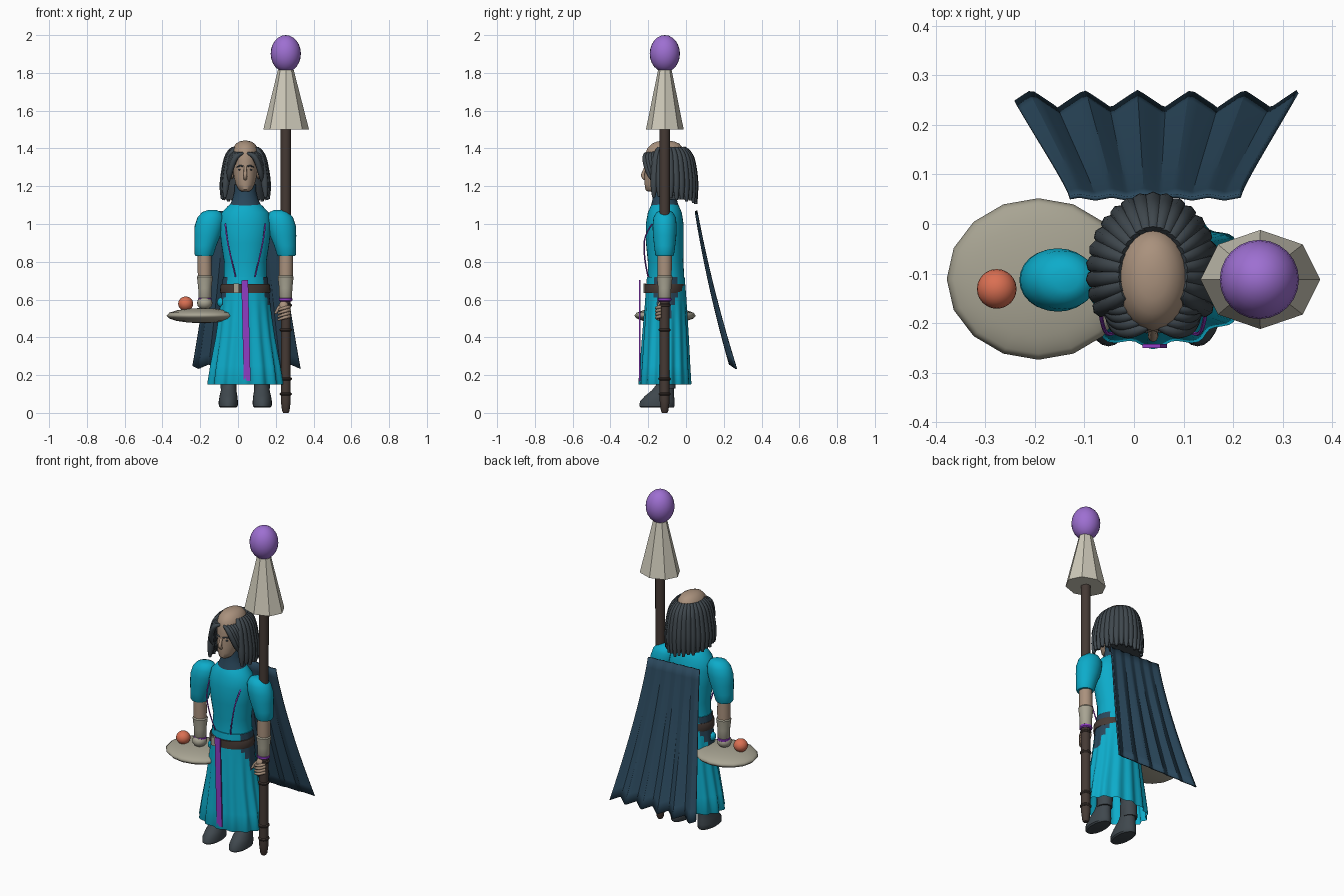
import bpy, bmesh, math
from math import sin, cos, pi
from mathutils import Vector

cube = bpy.data.objects.get("Cube")
if cube:
    bpy.data.objects.remove(cube)

CX = 0.0385   # mirror plane of the figure


def material(name, rgb):
    m = bpy.data.materials.new(name)
    m.use_nodes = True
    m.diffuse_color = (*rgb, 1)
    m.node_tree.nodes["Principled BSDF"].inputs["Base Color"].default_value = (*rgb, 1)
    return m


CYAN = material("cyan cloth", (0.004, 0.41, 0.59))
SLATE = material("slate blue cloth", (0.023, 0.063, 0.105))
GREY = material("charcoal", (0.05, 0.064, 0.075))
SKIN = material("skin", (0.40, 0.285, 0.205))
BONE = material("pale bone", (0.62, 0.59, 0.49))
STONE = material("stone beige", (0.39, 0.37, 0.29))
PURPLE = material("purple orb", (0.34, 0.16, 0.64))
VIOLET = material("violet ribbon", (0.28, 0.045, 0.55))
BROWN = material("dark wood", (0.06, 0.042, 0.035))
ORANGE = material("orange", (0.70, 0.16, 0.085))


def finish(ob, mat, angle=40):
    ob.data.materials.append(mat)
    bpy.ops.object.select_all(action='DESELECT')
    ob.select_set(True)
    bpy.context.view_layer.objects.active = ob
    if angle:
        bpy.ops.object.shade_smooth_by_angle(angle=math.radians(angle))
    return ob


def from_bmesh(name, bm, mat, angle=40):
    bmesh.ops.recalc_face_normals(bm, faces=bm.faces)
    me = bpy.data.meshes.new(name)
    bm.to_mesh(me)
    bm.free()
    ob = bpy.data.objects.new(name, me)
    bpy.context.collection.objects.link(ob)
    return finish(ob, mat, angle)


def loft(name, rings, mat, n=32, folds=0, caps=(True, True), angle=40):
    """Skin horizontal ellipses given as (z, cx, cy, rx, ry, fold depth)."""
    bm = bmesh.new()
    loops = []
    for z, cx, cy, rx, ry, *depth in rings:
        loop = []
        for i in range(n):
            a = 2 * pi * i / n
            k = 1 + (depth[0] if depth else 0) * cos(folds * (a + pi / 2))
            loop.append(bm.verts.new((cx + rx * k * cos(a), cy + ry * k * sin(a), z)))
        loops.append(loop)
    for a, b in zip(loops, loops[1:]):
        for i in range(n):
            j = (i + 1) % n
            bm.faces.new((a[i], a[j], b[j], b[i]))
    for wanted, loop in zip(caps, (loops[0], loops[-1])):
        if wanted:
            bm.faces.new(loop)
    return from_bmesh(name, bm, mat, angle)


def ball(name, loc, scale, mat, seg=24, rot=(0, 0, 0)):
    bpy.ops.mesh.primitive_uv_sphere_add(segments=seg, ring_count=seg // 2, location=loc, rotation=rot)
    ob = bpy.context.object
    ob.name, ob.scale = name, scale
    return finish(ob, mat)


def box(name, loc, size, mat, rot=(0, 0, 0)):
    bpy.ops.mesh.primitive_cube_add(size=1, location=loc, rotation=rot)
    ob = bpy.context.object
    ob.name, ob.scale = name, size
    return finish(ob, mat, 0)


def tube(name, pts, radii, mat, res=2):
    """Tapered strand along a smooth path."""
    cu = bpy.data.curves.new(name, 'CURVE')
    cu.dimensions, cu.bevel_depth, cu.bevel_resolution = '3D', 1, res
    cu.use_fill_caps, cu.resolution_u = True, 4
    sp = cu.splines.new('NURBS')
    sp.points.add(len(pts) - 1)
    for p, co, r in zip(sp.points, pts, radii):
        p.co, p.radius = (*co, 1), r
    sp.order_u, sp.use_endpoint_u = 3, True
    ob = bpy.data.objects.new(name, cu)
    bpy.context.collection.objects.link(ob)
    bpy.ops.object.select_all(action='DESELECT')
    ob.select_set(True)
    bpy.context.view_layer.objects.active = ob
    bpy.ops.object.convert(target='MESH')
    return finish(bpy.context.object, mat, 60)


# Robe: bodice, pleated skirt with slate side gores
loft("bodice", [(z, CX, y, rx, ry) for z, y, rx, ry in (
    (.66, -.107, .122, .1), (.73, -.106, .113, .096), (.8, -.108, .112, .094),
    (.9, -.112, .128, .1), (1, -.113, .138, .1), (1.06, -.112, .125, .09),
    (1.095, -.112, .092, .075), (1.12, -.112, .06, .058))], CYAN)
skirt = loft("skirt", [(z, CX, y, rx, ry, d) for z, y, rx, ry, d in (
    (.15, -.112, .193, .132, .05), (.155, -.112, .196, .134, .05), (.25, -.111, .182, .128, .045),
    (.4, -.109, .155, .12, .035), (.5, -.108, .142, .114, .025),
    (.57, -.107, .134, .11, .012), (.61, -.107, .13, .108, .005), (.72, -.107, .118, .1, 0))],
    CYAN, n=96, folds=14, caps=(False, True))
skirt.data.materials.append(SLATE)
for f in skirt.data.polygons:
    c = f.center
    side = abs(math.atan2(c.y + .107, abs(c.x - CX)))
    if .5 < c.z < .67 and side < (c.z - .47) * 3:
        f.material_index = 1
loft("collar", [(1.09, CX, -.112, .088, .075), (1.13, CX, -.113, .068, .064),
                (1.17, CX, -.115, .058, .056), (1.21, CX, -.115, .058, .056)], SLATE)

# Belt, buckle, hanging ribbon
loft("belt", [(z, CX, -.112, rx, .108) for z, rx in ((.635, .131), (.642, .134), (.675, .131), (.682, .127))], BROWN)
box("buckle", (-.01, -.219, .66), (.03, .012, .05), STONE)
box("ribbon", (.042, -.246, .435), (.036, .008, .535), VIOLET, (0, -.025, 0))

# Staff with cone and orb
SX, SY = .253, -.113
loft("staff", [(z, SX, SY, r, r) for z, r in (
    (0, .014), (.012, .02), (.06, .026), (.1, .026), (.6, .026), (1.52, .028))], BROWN, n=12)
for z in (.1, .18, .44, .57):
    loft("staff_ring", [(z + dz, SX, SY, r, r) for dz, r in
                        ((-.008, .027), (-.003, .032), (.003, .032), (.008, .027))], BROWN, n=12)
loft("staff_cone", [(1.5, SX + .002, -.112, .121, .1), (1.815, SX, -.112, .042, .036)], BONE, n=8, angle=0)
ball("staff_orb", (SX, -.112, 1.902), (.08, .08, .098), PURPLE)

# Arms, legs and boots
for s, side in ((-1, "right"), (1, "left")):
    def at(d):
        return CX + s * d
    loft(side + "_sleeve", [(z, at(d), -.113, rx, ry) for z, d, rx, ry in (
        (1.073, .175, .025, .022), (1.063, .178, .05, .043), (1.035, .183, .07, .059),
        (.99, .192, .076, .064), (.94, .2, .07, .062), (.885, .211, .058, .056),
        (.84, .218, .051, .05), (.83, .218, .045, .045))], CYAN, n=24)
    loft(side + "_forearm", [(.7, at(.215), -.113, .036, .036), (.77, at(.215), -.113, .037, .038),
                             (.85, at(.216), -.113, .036, .038)], SKIN, n=20)
    loft(side + "_bracer", [(z, at(.214), -.113, r, r) for z, r in (
        (.605, .031), (.61, .034), (.66, .035), (.72, .042), (.727, .037))], STONE, n=20)
    loft(side + "_cuff", [(z, at(.214), -.113, r, r) for z, r in (
        (.59, .03), (.595, .036), (.606, .036), (.61, .03))], VIOLET, n=20)
    loft(side + "_leg", [(.13, at(.09), -.1, .042, .045), (.55, at(.07), -.107, .052, .06)], GREY, n=16)
    loft(side + "_boot", [(z, at(d), y, rx, ry) for z, d, y, rx, ry in (
        (.028, .09, -.152, .042, .086), (.035, .09, -.154, .05, .093), (.06, .09, -.152, .051, .092),
        (.09, .089, -.14, .047, .077), (.12, .088, -.122, .041, .058),
        (.15, .086, -.11, .039, .047), (.21, .084, -.105, .044, .048))], GREY, n=24)
    # Chest cords
    tube(side + "_chest_cord", [(at(.106), -.18, 1.0), (at(.1), -.222, .94), (at(.08), -.222, .84),
                                (at(.058), -.208, .75), (at(.052), -.2, .72)], [.004] * 5, VIOLET, 1)

# Left hand gripping the staff
ball("left_palm", (.243, -.122, .558), (.028, .032, .04), SKIN, 16)
for i in range(4):
    z = .562 - i * .017
    tube("left_finger", [(.272, -.13, z), (.262, -.154, z - .003), (.235, -.157, z - .01),
                         (.212, -.14, z - .018)], [.009, .009, .008, .006], SKIN)
tube("left_thumb", [(.23, -.12, .57), (.208, -.142, .55), (.198, -.15, .525)], [.011, .01, .006], SKIN)

# Serving dish and what lies on it, held by the right hand
ball("dish", (-.193, -.111, .515), (.185, .163, .04), STONE, 16)
ball("orange_fruit", (-.277, -.131, .578), (.04, .04, .038), ORANGE)
ball("right_hand", (-.176, -.118, .582), (.041, .042, .036), STONE, 16)
ball("cyan_fruit", (-.085, -.125, .585), (.026, .026, .027), CYAN, 16)

# Cape: a pleated sheet that flares backwards
bm = bmesh.new()
cols, rows = 60, 14
grid = []
for j in range(rows + 1):
    v = j / rows
    left, right = -.13 - .11 * v ** 1.3, .215 + .115 * v ** 1.3
    row = []
    for i in range(cols + 1):
        u = i / cols
        tri = abs(((u * 5.3 + .2) % 1) * 2 - 1) * 2 - 1
        y = .054 + .145 * v + .05 * v * v - (.003 + .015 * v) * tri
        row.append(bm.verts.new((left + (right - left) * u, y, 1.07 - .015 * u * (1 - v) - (.825 - .012 * tri) * v)))
    grid.append(row)
for a, b in zip(grid, grid[1:]):
    for i in range(cols):
        bm.faces.new((a[i], a[i + 1], b[i + 1], b[i]))
cape = from_bmesh("cape", bm, SLATE, 25)
solid = cape.modifiers.new("Thickness", 'SOLIDIFY')
solid.thickness = .008
solid.offset = 0

# Head and face
loft("head", [(z, CX, y, rx, ry) for z, y, rx, ry in (
    (1.172, -.178, .02, .025), (1.182, -.172, .035, .043), (1.21, -.155, .05, .064),
    (1.25, -.135, .06, .085), (1.29, -.12, .066, .098), (1.33, -.114, .071, .102),
    (1.37, -.112, .073, .103), (1.4, -.11, .067, .095), (1.425, -.108, .05, .073),
    (1.437, -.107, .03, .045), (1.441, -.107, .01, .015))], SKIN)
tube("nose", [(CX, -.211, 1.305), (CX, -.224, 1.275), (CX, -.231, 1.25), (CX, -.212, 1.238)],
     [.007, .009, .011, .01], SKIN)
tube("mouth", [(CX - .022, -.207, 1.215), (CX, -.221, 1.218), (CX + .022, -.207, 1.215)], [.003, .005, .003], SKIN)
for s in (-1, 1):
    ball("eye", (CX + s * .027, -.205, 1.288), (.011, .006, .005), GREY, 12)
    tube("eyebrow", [(CX + s * .012, -.217, 1.305), (CX + s * .028, -.212, 1.312),
                     (CX + s * .044, -.195, 1.302)], [.004, .005, .003], GREY)
    ball("ear", (CX + s * .07, -.125, 1.27), (.01, .02, .032), SKIN, 12)

# Hair: under-layer plus hanging locks round the back and sides
loft("hair_base", [(z, CX, y, rx, ry) for z, y, rx, ry in (
    (1.13, -.03, .105, .07), (1.2, -.045, .1, .082), (1.28, -.055, .09, .082),
    (1.35, -.063, .08, .075), (1.385, -.068, .066, .065))], GREY, n=32)
for i in range(-10, 11):
    a = i / 10 * math.radians(118)
    dx, dy = sin(a), cos(a)
    end = 1.105 + .035 * abs(i / 10) + .008 * (i % 2)
    path = [(CX + r * dx, -.1 + q * dy, z) for r, q, z in (
        (.062, .088, 1.4), (.09, .122, 1.375), (.108, .14, 1.28), (.12, .148, 1.19), (.122, .152, end))]
    tube("hair_lock", path, [.012, .019, .021, .02, .008], GREY)

# Fringe swept out from a centre parting
for s in (-1, 1):
    for k in range(5):
        t = k / 4
        path = [Vector((CX + s * (.012 + .045 * t), -.208 + .05 * t, 1.374 + .008 * t)),
                Vector((CX + s * (.045 + .035 * t), -.22 + .06 * t, 1.368)),
                Vector((CX + s * (.072 + .022 * t), -.21 + .06 * t, 1.31)),
                Vector((CX + s * (.085 + .02 * t), -.19 + .06 * t, 1.25)),
                Vector((CX + s * (.088 + .025 * t), -.17 + .06 * t, 1.22 - .07 * t))]
        tube("fringe_lock", path, [.007, .015, .016, .014, .004], GREY)
